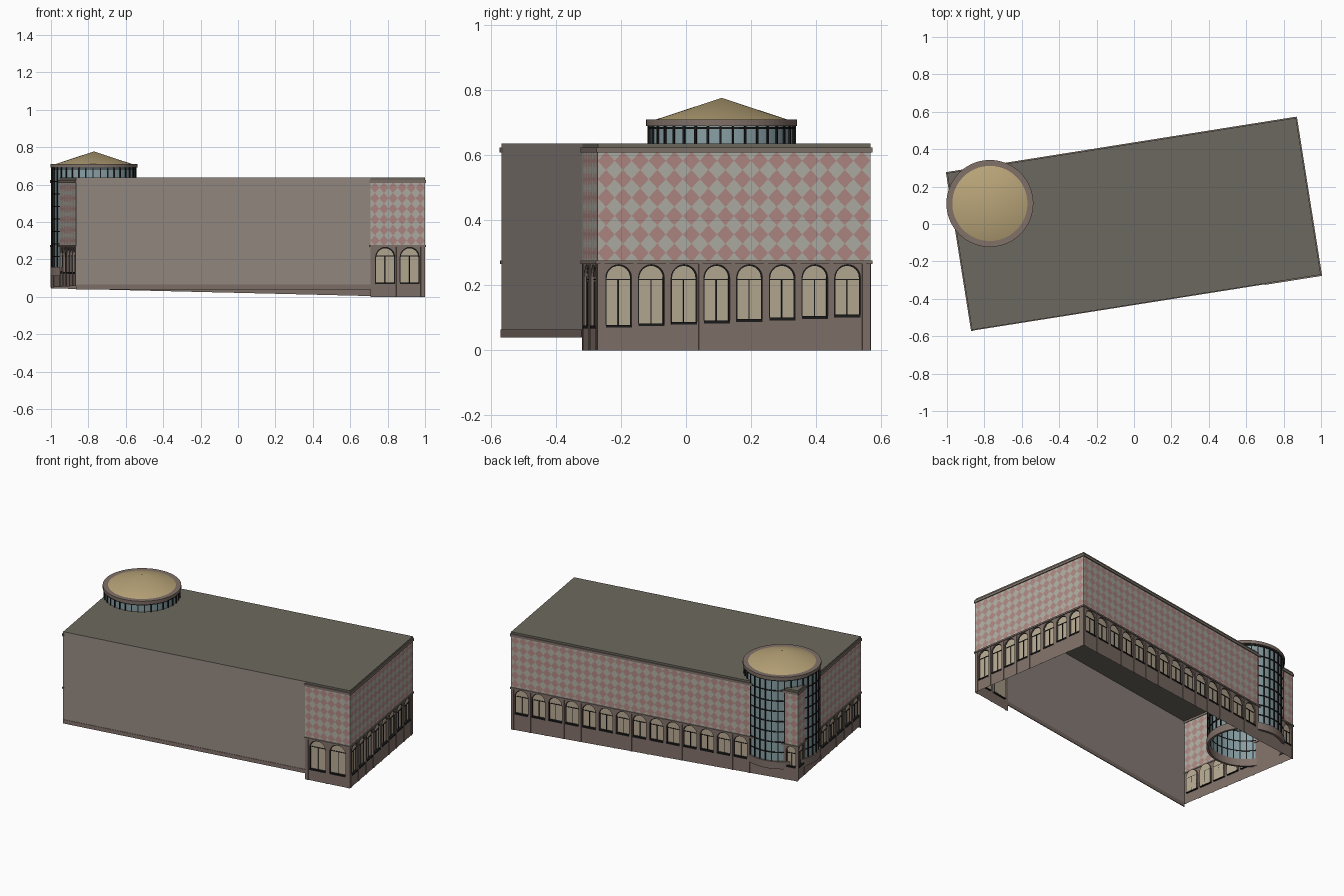
import bpy, bmesh, math
from mathutils import Vector, Matrix

if "Cube" in bpy.data.objects:
    bpy.data.objects.remove(bpy.data.objects["Cube"])

ANG = math.radians(9)          # the whole block is turned on plan
HL, HW = 0.944, 0.425          # half length, half width
TS, TT = -0.744, 0.229         # tower centre in block coordinates
ROT = Matrix.Rotation(ANG, 4, 'Z')


def mat(name, r, g, b):
    m = bpy.data.materials.new(name)
    m.diffuse_color = (r ** 2.2, g ** 2.2, b ** 2.2, 1)
    m.use_nodes = True
    m.node_tree.nodes["Principled BSDF"].inputs["Base Color"].default_value = m.diffuse_color
    return m


STONE = mat("brown_stone", .50, .44, .41)
PINK = mat("pink_tile", .68, .53, .51)
GREY = mat("grey_tile", .68, .68, .64)
PLAIN = mat("plain_render", .58, .54, .51)
CREAM = mat("cream_pane", .71, .66, .57)
DARK = mat("dark_metal", .13, .13, .13)
ROOF = mat("roof_grey", .42, .41, .37)
GLASS = mat("blue_glass", .53, .62, .64)
GOLD = mat("sand_dome", .72, .64, .47)


def make(name, faces, mats, idx=None, smooth=False):
    """Object from a list of faces given as local point lists."""
    bm = bmesh.new()
    for i, f in enumerate(faces):
        face = bm.faces.new([bm.verts.new(ROT @ Vector(p)) for p in f])
        face.material_index = idx[i] if idx else 0
        face.smooth = smooth
    bmesh.ops.remove_doubles(bm, verts=bm.verts, dist=1e-5)
    me = bpy.data.meshes.new(name)
    bm.to_mesh(me)
    bm.free()
    for m in mats:
        me.materials.append(m)
    ob = bpy.data.objects.new(name, me)
    bpy.context.collection.objects.link(ob)
    return ob


def box(P, a0, a1, z0, z1, d0, d1):
    """Six quads of a box, P maps (along, up, outward) to a point."""
    q = lambda *c: [P(*p) for p in c]
    return [q((a0, z0, d1), (a1, z0, d1), (a1, z1, d1), (a0, z1, d1)),
            q((a1, z0, d0), (a0, z0, d0), (a0, z1, d0), (a1, z1, d0)),
            q((a0, z0, d0), (a0, z0, d1), (a0, z1, d1), (a0, z1, d0)),
            q((a1, z0, d1), (a1, z0, d0), (a1, z1, d0), (a1, z1, d1)),
            q((a0, z1, d1), (a1, z1, d1), (a1, z1, d0), (a0, z1, d0)),
            q((a0, z0, d0), (a1, z0, d0), (a1, z0, d1), (a0, z0, d1))]


def facade(name, p0, p1, groups, bottoms, sills):
    """Arcade below, diamond tiles above; groups = (start, end, bay count)."""
    p0, p1 = Vector(p0), Vector(p1)
    L = (p1 - p0).length
    e = (p1 - p0) / L
    P = lambda a, z, d=0: (p0.x + e.x * a + e.y * d, p0.y + e.y * a - e.x * d, z)
    mix = lambda pair, a: pair[0] + (pair[1] - pair[0]) * a / L
    B = lambda a: mix(bottoms, a)
    top, crown, mid, rec = .272, .264, .218, -.012
    wall, panes, bars = [], [], []

    def quad(a0, z0a, z0b, a1, z1a, z1b):
        wall.append([P(a0, z0a), P(a1, z0b), P(a1, z1b), P(a0, z1a)])

    pos = 0
    for g0, g1, n in groups:
        quad(pos, B(pos), B(g0), g0, top, top)
        w = (g1 - g0) / n
        for i in range(n):
            l, r = g0 + i * w, g0 + (i + 1) * w
            c, h = (l + r) / 2, w * .395
            s = mix(sills, c)
            # wall round the opening
            quad(l, B(l), B(c - h), c - h, top, top)
            quad(c + h, B(c + h), B(r), r, top, top)
            quad(c - h, B(c - h), B(c + h), c + h, s, s)
            arc = [(c - h * math.cos(math.pi * k / 12),
                    crown - h + h * math.sin(math.pi * k / 12)) for k in range(13)]
            for (x0, y0), (x1, y1) in zip(arc, arc[1:]):
                wall.append([P(x0, y0), P(x1, y1), P(x1, top), P(x0, top)])
                # dark arch frame
                ia = lambda x: c + (x - c) * .9
                iy = lambda y: crown - h + (y - crown + h) * .9
                bars.append([P(ia(x0), iy(y0), rec + .004), P(ia(x1), iy(y1), rec + .004),
                             P(x1, y1, rec + .004), P(x0, y0, rec + .004)])
            # reveal and pane
            loop = [(c - h, s), (c + h, s)] + arc[::-1]
            for u, v in zip(loop, loop[1:] + loop[:1]):
                if u != v:
                    wall.append([P(*u), P(*v), P(*v, rec), P(*u, rec)])
            panes.append([P(*u, rec) for u in loop])
            # frame bars and sill
            for b in ((c - .0015, c + .0015, s, mid), (c - h, c + h, mid - .0015, mid + .0015),
                      (c - h, c - h * .92, s, crown - h), (c + h * .92, c + h, s, crown - h)):
                bars += box(P, *b, rec, rec + .004)
            bars += box(P, c - h, c + h, s - .003, s + .006, rec, .003)
            # pier between bays
            for x in {l, r} if i == 0 else {r}:
                wall.extend(box(P, max(0, x - w * .055), min(L, x + w * .055),
                                B(x), top, 0, .003))
        pos = g1
    quad(pos, B(pos), B(L), L, top, top)
    # string course and cornice
    wall += box(P, -.004, L + .004, .266, .276, -.004, .006)
    wall += box(P, -.005, L + .005, .609, .625, -.004, .006)
    make(name + "_arcade_wall", wall, [STONE])
    make(name + "_window_panes", panes, [CREAM])
    make(name + "_window_frames", bars, [DARK])
    # diamond tiles
    tiles, idx = [], []
    nx, nz = round(L / .0525), 6
    w, h = L / nx, (.612 - .272) / nz
    for i in range(nx):
        for j in range(nz):
            x, z = i * w, .272 + j * h
            k = [(x, z), (x + w, z), (x + w, z + h), (x, z + h)]
            m = [(x + w / 2, z), (x + w, z + h / 2), (x + w / 2, z + h), (x, z + h / 2)]
            tiles.append([P(*p) for p in m])
            idx.append(0)
            for t in range(4):
                tiles.append([P(*k[t]), P(*m[t]), P(*m[t - 1])])
                idx.append(1)
    make(name + "_diamond_tiles", tiles, [PINK, GREY], idx)


# four corners and the start of the short front facade
A, Bc, C, D = (-HL, HW), (HL, HW), (HL, -HW), (-HL, -HW)
E = (HL - .295, -HW)
facade("front", E, C, [(.015, .28, 2)], (0, 0), (.07, .07))
facade("right", C, Bc, [(.015, .83, 8)], (0, 0), (.07, .108))
facade("back", Bc, A, [(.012, 1.565, 14), (1.802, 1.882, 1)], (0, .045), (.105, .13))
facade("left", A, D, [(.006, .09, 1), (.31, .84, 5)], (.05, .058), (.13, .125))

# plain front wall and roof slab
xyz = lambda a, z, d: (a, d, z)
make("plain_front_wall", [[(-HL, -HW, .04), (E[0], -HW, .04), (E[0], -HW, .637), (-HL, -HW, .637)]], [PLAIN])
make("front_wall_foot", box(xyz, -HL, E[0], .04, .065, -HW - .003, -HW + .002), [STONE])
make("roof_slab", box(xyz, -HL, HL, .622, .637, -HW + .001, HW), [ROOF])


def lathe(profile, closed=False, seg=72):
    out = []
    pairs = list(zip(profile, profile[1:] + profile[:1])) if closed else list(zip(profile, profile[1:]))
    for i in range(seg):
        t0, t1 = 2 * math.pi * i / seg, 2 * math.pi * (i + 1) / seg
        V = lambda r, z, t: (TS + r * math.cos(t), TT + r * math.sin(t), z)
        for (r0, z0), (r1, z1) in pairs:
            f = [V(r0, z0, t0), V(r0, z0, t1), V(r1, z1, t1), V(r1, z1, t0)]
            out.append(f[:3] if r1 == 0 else f)
    return out


def ring(r0, r1, z0, z1):
    return lathe([(r0, z0), (r1, z0), (r1, z1), (r0, z1)], True)


# round corner tower
make("tower_glass", lathe([(.222, .11), (.222, .695)]), [GLASS], smooth=True)
make("tower_base_ring", ring(.218, .232, .11, .158), [STONE])
make("tower_cornice", ring(.2, .2325, .69, .711), [STONE])
make("tower_cone_roof", lathe([(.207, .709), (0, .777)]), [GOLD], smooth=True)
bars = []
for i in range(36):
    t = 2 * math.pi * i / 36
    ct, st = math.cos(t), math.sin(t)
    P = lambda a, z, d: (TS + d * ct - a * st, TT + d * st + a * ct, z)
    bars += box(P, -.003, .003, .158, .69, .22, .228)
for k in range(8):
    z = .215 + k * .067
    bars += ring(.22, .2265, z - .003, z + .003)
make("tower_mullions", bars, [DARK])
